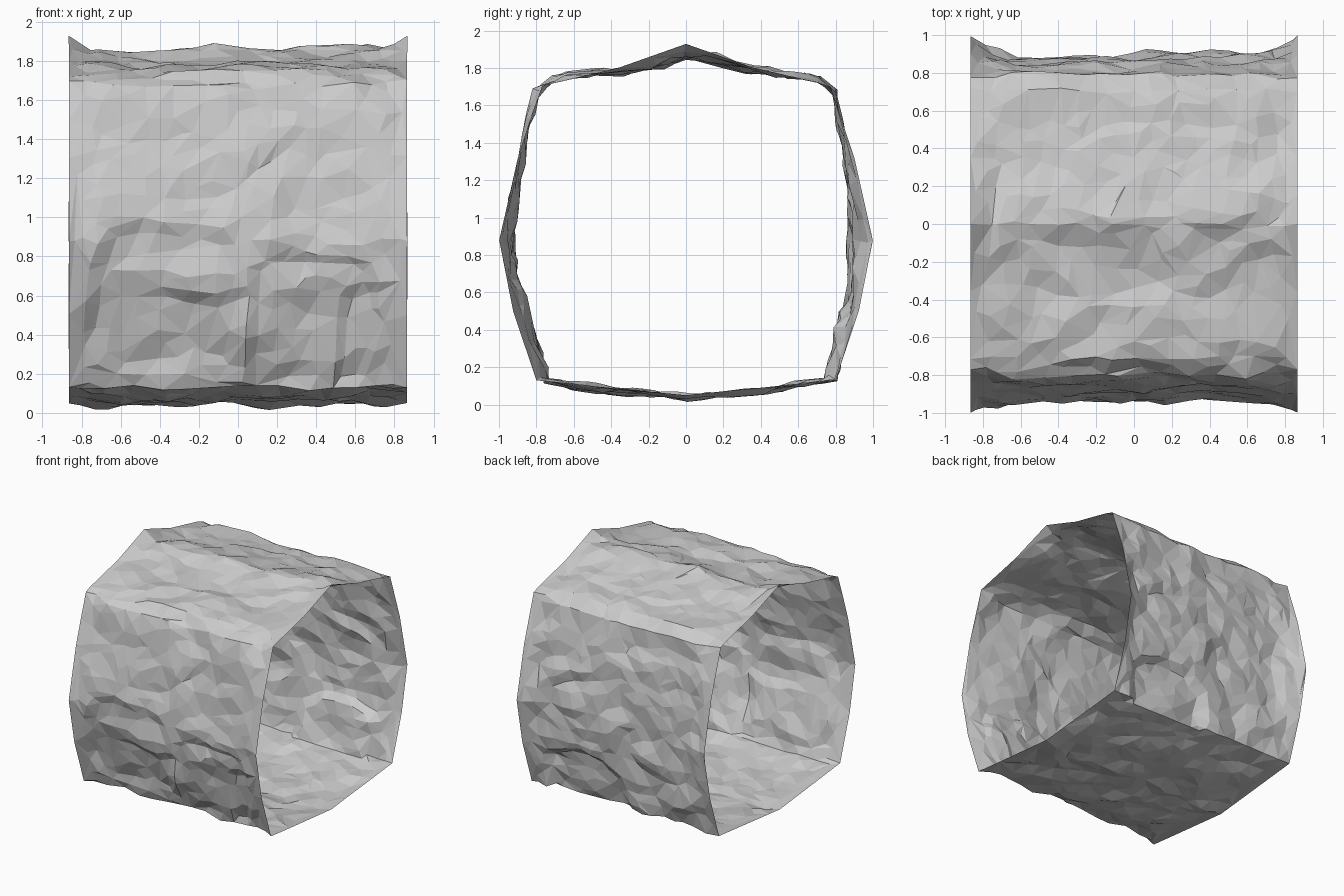
import bpy
import bmesh
from math import sin, cos, pi
from mathutils import Vector, noise

cube = bpy.data.objects.get("Cube")
if cube:
    bpy.data.objects.remove(cube, do_unlink=True)

HALF_LENGTH = 0.865
CENTRE_Z = 0.9
AROUND, ALONG = 180, 84

# Half of the symmetric end outline as (y, z), from top to bottom
RIM_HALF = [(0, 1.93), (0.35, 1.805), (0.77, 1.705), (0.9, 1.32), (1, 0.88),
            (0.925, 0.5), (0.8, 0.13), (0, 0.05)]
RIM = RIM_HALF + [(-y, z) for y, z in RIM_HALF[-2:0:-1]]

# Middle outline, running from the top towards the back
MIDDLE = [(0, 1.845), (0.35, 1.78), (0.7, 1.735), (0.79, 1.67), (0.82, 1.5),
          (0.87, 1.2), (0.9, 0.88), (0.89, 0.6), (0.84, 0.3), (0.79, 0.14),
          (0.4, 0.075), (0, 0.04), (-0.4, 0.075), (-0.77, 0.13), (-0.81, 0.25),
          (-0.86, 0.4), (-0.925, 0.62), (-0.95, 0.88), (-0.9, 1.2),
          (-0.84, 1.5), (-0.8, 1.67), (-0.7, 1.735), (-0.35, 1.78)]

# Slabs: side, centre x, centre along the side, half sizes, height, edge width
SLABS = [
    ("front", -0.38, 0.6, 0.36, 0.38, -0.025, 0.22),
    ("front", 0.36, 0.42, 0.31, 0.4, -0.025, 0.2),
    ("front", 0.8, 0.3, 0.28, 0.32, -0.03, 0.22),
    ("front", -0.5, 0.28, 0.4, 0.26, -0.02, 0.5),
    ("back", 0.35, 0.28, 0.34, 0.22, -0.05, 0.4),
    ("back", -0.35, 0.62, 0.36, 0.3, -0.02, 0.35),
    ("top", 0.02, -0.58, 0.46, 0.19, 0.02, 0.3),
    ("top", 0.15, 0.25, 0.55, 0.25, 0.02, 0.25),
    ("top", 0.66, 0.1, 0.2, 0.34, 0.01, 0.4),
]


def smooth(t):
    t = min(max(t, 0), 1)
    return t * t * (3 - 2 * t)


def radius(profile, angle):
    """Distance from the centre line to the profile in one direction."""
    dy, dz = sin(angle), cos(angle)
    for (y0, z0), (y1, z1) in zip(profile, profile[1:] + profile[:1]):
        z0, z1 = z0 - CENTRE_Z, z1 - CENTRE_Z
        ey, ez = y1 - y0, z1 - z0
        det = dy * ez - dz * ey
        if abs(det) < 1e-9:
            continue
        r = (y0 * ez - z0 * ey) / det
        s = (y0 * dz - z0 * dy) / det
        if r > 0 and -1e-6 <= s <= 1 + 1e-6:
            return r
    return 1


def side_of(p):
    z = p.z - CENTRE_Z
    if abs(p.y) > abs(z):
        return "front" if p.y < 0 else "back"
    return "top" if z > 0 else "bottom"


def relief(p):
    """Rocky height: swells, folded creases, grain and slabs."""
    q = p + noise.noise_vector(p * 2.3) * 0.08
    # Creases run mostly lengthwise, slightly slanted
    fold = Vector((q.x * 2 + q.z * 0.8, q.y * 3.4, q.z * 3.4 - q.x * 0.8))
    height = 0.016 * noise.noise(p * 2.6) + 0.024 * noise.noise(q * 5)
    height += 0.05 * (abs(noise.noise(fold)) - 0.2)
    height += 0.008 * noise.noise(p * 13)
    side = side_of(p)
    for name, cx, cv, hx, hv, amount, edge in SLABS:
        if name == side:
            v = q.y if side == "top" else q.z
            d = (abs((q.x - cx) / hx) ** 4 + abs((v - cv) / hv) ** 4) ** 0.25
            height += amount * smooth((1 + edge / 2 - d) / edge)
    return height


# Rock tunnel shell, open at both ends
rim_radii = [radius(RIM, 2 * pi * j / AROUND) for j in range(AROUND)]
middle_radii = [radius(MIDDLE, 2 * pi * j / AROUND) for j in range(AROUND)]
bm = bmesh.new()
rings = []
for i in range(ALONG + 1):
    x = HALF_LENGTH * (2 * i / ALONG - 1)
    inset = HALF_LENGTH - abs(x)
    blend = min(inset / 0.25, 1) ** 0.6
    rough = smooth(inset / 0.13)
    ring = []
    for j in range(AROUND):
        a = 2 * pi * j / AROUND
        r = rim_radii[j] * (1 - blend) + middle_radii[j] * blend
        p = Vector((x, r * sin(a), CENTRE_Z + r * cos(a)))
        r += rough * relief(p)
        ring.append(bm.verts.new((x, r * sin(a), max(0, CENTRE_Z + r * cos(a)))))
    rings.append(ring)
for low, high in zip(rings, rings[1:]):
    for j in range(AROUND):
        k = (j + 1) % AROUND
        bm.faces.new((low[j], high[j], high[k], low[k]))
bmesh.ops.triangulate(bm, faces=bm.faces[:])

mesh = bpy.data.meshes.new("rock_tunnel")
bm.to_mesh(mesh)
bm.free()
tunnel = bpy.data.objects.new("rock_tunnel", mesh)
bpy.context.collection.objects.link(tunnel)

# Coarse irregular facets
facets = tunnel.modifiers.new("facets", "DECIMATE")
facets.ratio = 0.07

# Stone colour
stone = bpy.data.materials.new("grey stone")
stone.use_nodes = True
colour = (0.6, 0.6, 0.6, 1)
stone.diffuse_color = colour
stone.node_tree.nodes["Principled BSDF"].inputs["Base Color"].default_value = colour
mesh.materials.append(stone)
